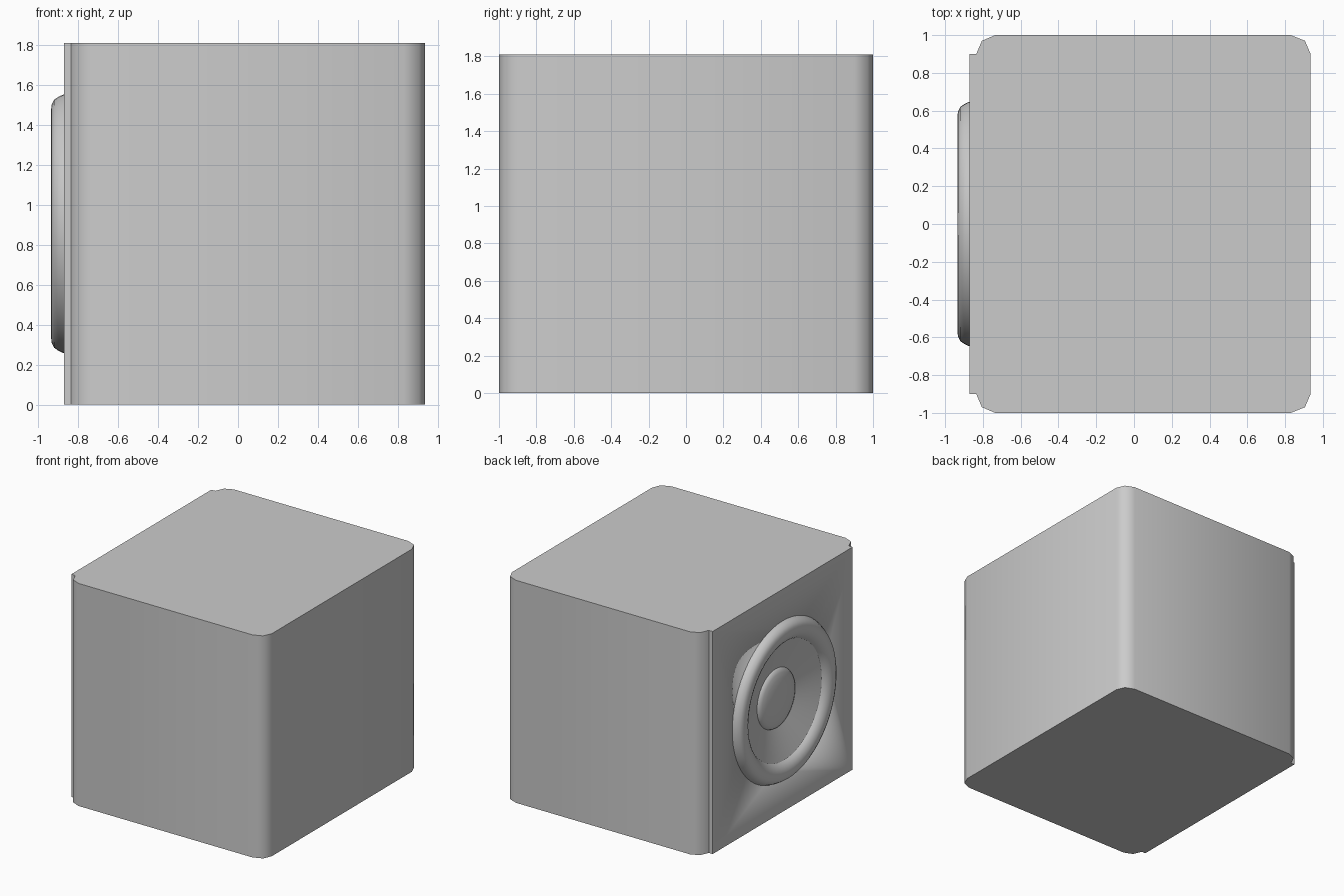
import bpy, bmesh, math
from mathutils import Matrix

cube = bpy.data.objects.get("Cube")
if cube:
    bpy.data.objects.remove(cube, do_unlink=True)

HEIGHT = 1.81

grey = bpy.data.materials.new("plain grey")
grey.use_nodes = True
color = (0.6, 0.6, 0.6, 1)
grey.diffuse_color = color
grey.node_tree.nodes["Principled BSDF"].inputs["Base Color"].default_value = color


def add_object(name, bm, angle):
    bmesh.ops.recalc_face_normals(bm, faces=bm.faces)
    mesh = bpy.data.meshes.new(name)
    bm.to_mesh(mesh)
    bm.free()
    mesh.materials.append(grey)
    obj = bpy.data.objects.new(name, mesh)
    bpy.context.collection.objects.link(obj)
    bpy.ops.object.select_all(action="DESELECT")
    obj.select_set(True)
    bpy.context.view_layer.objects.active = obj
    bpy.ops.object.shade_smooth_by_angle(angle=math.radians(angle))
    return obj


def lathe(name, profile, angle, steps=64):
    """Spin (x, radius) points about the driver axis, which runs along x."""
    bm = bmesh.new()
    verts = [bm.verts.new((x, 0, r)) for x, r in profile]
    edges = [bm.edges.new(pair) for pair in zip(verts, verts[1:])]
    bmesh.ops.spin(bm, geom=verts + edges, axis=(1, 0, 0), cent=(0, 0, 0),
                   angle=math.tau, steps=steps)
    bmesh.ops.remove_doubles(bm, verts=bm.verts, dist=0.0005)
    bmesh.ops.translate(bm, verts=bm.verts, vec=(0, 0, HEIGHT / 2))
    return add_object(name, bm, angle)


# Cabinet: mirrored plan outline with chamfered corners, pulled upwards
half = [(-0.87, 0.9), (-0.835, 0.9), (-0.805, 0.97), (-0.735, 1.0),
        (0.83, 1.0), (0.905, 0.97), (0.935, 0.9)]
outline = half + [(x, -y) for x, y in reversed(half)]
bm = bmesh.new()
base = bm.faces.new([bm.verts.new((x, y, 0)) for x, y in outline])
top = bmesh.ops.extrude_face_region(bm, geom=[base], use_keep_orig=True)["geom"]
bmesh.ops.translate(bm, vec=(0, 0, HEIGHT),
                    verts=[v for v in top if isinstance(v, bmesh.types.BMVert)])
cabinet = add_object("cabinet", bm, 50)

# Opening for the driver
bm = bmesh.new()
bmesh.ops.create_cone(bm, cap_ends=True, segments=64, radius1=0.55, radius2=0.55, depth=0.3,
                      matrix=Matrix.Translation((-0.9, 0, HEIGHT / 2))
                      @ Matrix.Rotation(math.pi / 2, 4, "Y"))
cutter = add_object("driver_opening_cutter", bm, 30)
cutter.hide_render = True
cutter.hide_set(True)
cut = cabinet.modifiers.new("driver opening", "BOOLEAN")
cut.object = cutter
cut.solver = "EXACT"

# Driver: rolled surround, sloping cone and domed dust cap
lathe("surround", [(-0.865, 0.65), (-0.895, 0.637), (-0.92, 0.62), (-0.932, 0.595),
                   (-0.935, 0.567), (-0.932, 0.54), (-0.92, 0.515), (-0.905, 0.495),
                   (-0.885, 0.48)], 50)
lathe("cone", [(-0.885, 0.48), (-0.807, 0.24)], 50)
cap = [(-0.807 - 0.05 * math.cos(a), 0.24 * math.sin(a))
       for a in (math.pi / 2 * (1 - i / 6) for i in range(7))]
lathe("dust_cap", cap, 60)
